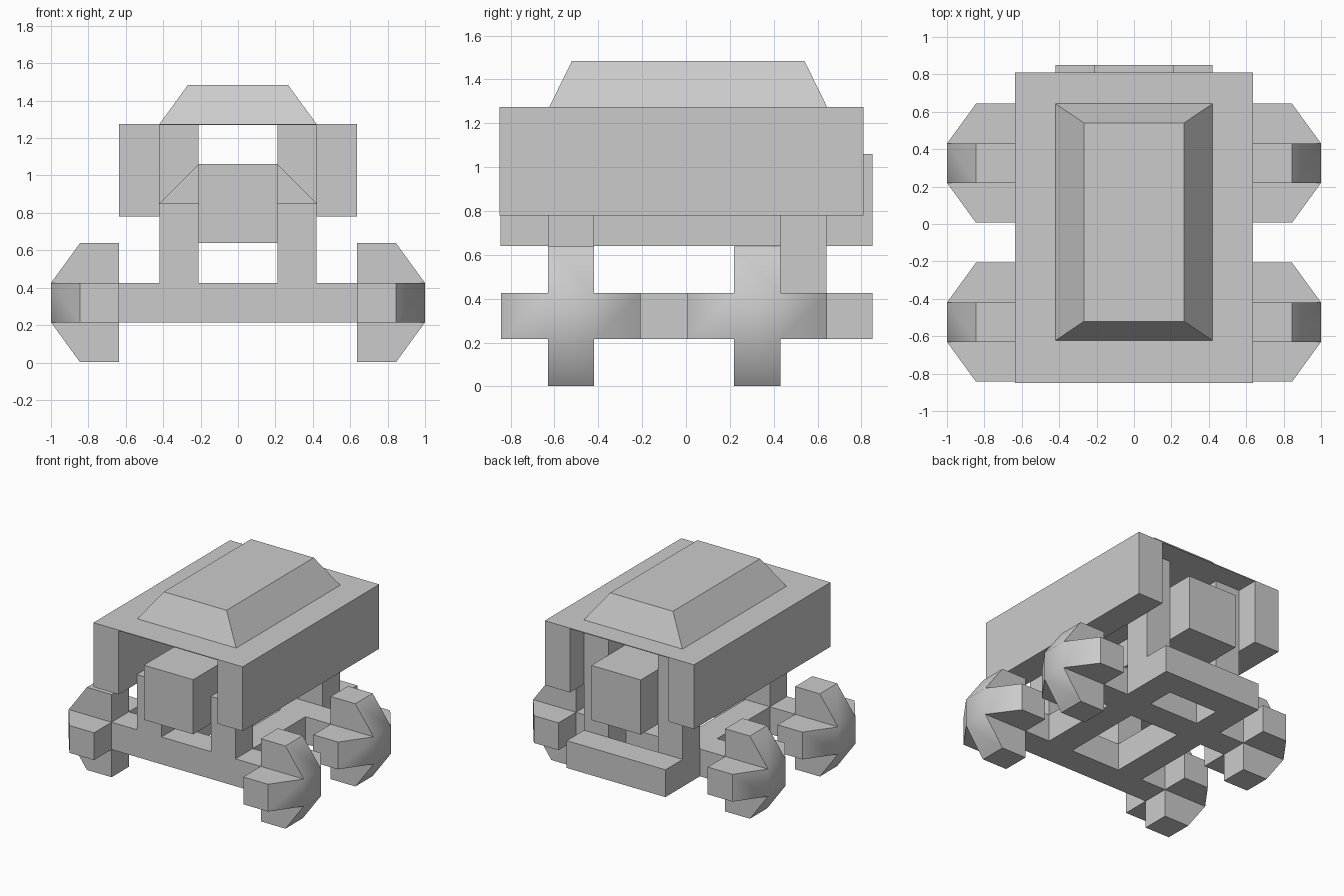
import bpy, bmesh, math

cube = bpy.data.objects.get("Cube")
if cube:
    bpy.data.objects.remove(cube, do_unlink=True)

# One plain grey for the whole vehicle
grey = bpy.data.materials.new("plain_grey")
grey.use_nodes = True
COLOUR = (0.6, 0.6, 0.6, 1)
grey.diffuse_color = COLOUR
grey.node_tree.nodes["Principled BSDF"].inputs["Base Color"].default_value = COLOUR


def finish(name, bm):
    bmesh.ops.recalc_face_normals(bm, faces=bm.faces[:])
    mesh = bpy.data.meshes.new(name)
    bm.to_mesh(mesh)
    bm.free()
    mesh.materials.append(grey)
    obj = bpy.data.objects.new(name, mesh)
    bpy.context.collection.objects.link(obj)
    return obj


def box(name, x, y, z):
    """Box from (low, high) ranges."""
    bm = bmesh.new()
    bmesh.ops.create_cube(bm, size=1)
    for v in bm.verts:
        v.co = [r[0] if c < 0 else r[1] for c, r in zip(v.co, (x, y, z))]
    return finish(name, bm)


def prism(name, points, y):
    """Extrude an x-z profile along y."""
    bm = bmesh.new()
    face = bm.faces.new([bm.verts.new((px, y[0], pz)) for px, pz in points])
    new = bmesh.ops.extrude_face_region(bm, geom=[face])["geom"]
    bmesh.ops.translate(bm, vec=(0, y[1] - y[0], 0),
                        verts=[g for g in new if isinstance(g, bmesh.types.BMVert)])
    return finish(name, bm)


def wheel(name, side, y, z=0.32, r=0.318, h=0.105):
    """Plus-shaped wheel whose four arms taper to a square hub."""
    inner, shoulder, tip = 0.635, 0.845, 1.0
    bm = bmesh.new()

    def vert(x, a, b):
        return bm.verts.new((side * x, y + a, z + b))

    hub = [vert(tip, a, b) for a, b in ((-h, -h), (h, -h), (h, h), (-h, h))]
    root = [vert(inner, a, b) for a, b in ((-h, -h), (h, -h), (h, h), (-h, h))]
    bm.faces.new(hub)
    bm.faces.new(root)
    ends = ((0, -1), (1, 0), (0, 1), (-1, 0))
    for i, (da, db) in enumerate(ends):
        j = (i + 1) % 4
        out, inn = [], []
        for k in (i, j):
            a = da * r if da else hub[k].co.y - y
            b = db * r if db else hub[k].co.z - z
            out.append(vert(shoulder, a, b))
            inn.append(vert(inner, a, b))
        bm.faces.new((hub[i], hub[j], out[1], out[0]))
        bm.faces.new((out[0], out[1], inn[1], inn[0]))
        bm.faces.new((inn[0], inn[1], root[j], root[i]))
        bm.faces.new((hub[i], out[0], inn[0], root[i]))
        bm.faces.new((hub[j], root[j], inn[1], out[1]))
    obj = finish(name, bm)
    bpy.ops.object.select_all(action="DESELECT")
    obj.select_set(True)
    bpy.context.view_layer.objects.active = obj
    bpy.ops.object.shade_smooth_by_angle(angle=math.radians(40))


FRAME = (0.215, 0.425)

# Chassis: two axle beams, rails and a rear bumper
box("front_axle", (-0.635, 0.635), (-0.63, -0.42), FRAME)
box("rear_axle", (-0.635, 0.635), (0.22, 0.43), FRAME)
box("rear_bumper", (-0.42, 0.42), (0.64, 0.85), FRAME)

# Central body block
box("body_core", (-0.21, 0.21), (-0.845, 0.85), (0.64, 1.06))

for side, label in ((1, "left"), (-1, "right")):
    inner = sorted((side * 0.21, side * 0.42))
    outer = sorted((side * 0.42, side * 0.635))
    for end, y0, y1 in (("front", -0.42, 0.22), ("rear", 0.43, 0.64)):
        box(f"{label}_{end}_rail", inner, (y0, y1), FRAME)
    box(f"{label}_front_post", inner, (-0.63, -0.42), (0.425, 0.85))
    box(f"{label}_rear_post", inner, (0.43, 0.64), (0.425, 1.27))
    prism(f"{label}_brace", [(side * 0.21, 0.85), (side * 0.42, 0.85), (side * 0.21, 1.06)],
          (-0.42, 0.43))
    box(f"{label}_side_wall", outer, (-0.85, 0.81), (0.78, 1.275))
    wheel(f"{label}_front_wheel", side, -0.525)
    wheel(f"{label}_rear_wheel", side, 0.325)

# Thin roof sheet between the walls
box("roof", (-0.42, 0.42), (-0.85, 0.81), (1.269, 1.275))

# Tapered canopy on the roof
bm = bmesh.new()
bmesh.ops.create_cube(bm, size=2)
for v in bm.verts:
    top = v.co.z > 0
    v.co = (v.co.x * (0.267 if top else 0.42),
            0.01 + v.co.y * (0.53 if top else 0.633),
            1.485 if top else 1.275)
finish("canopy", bm)
